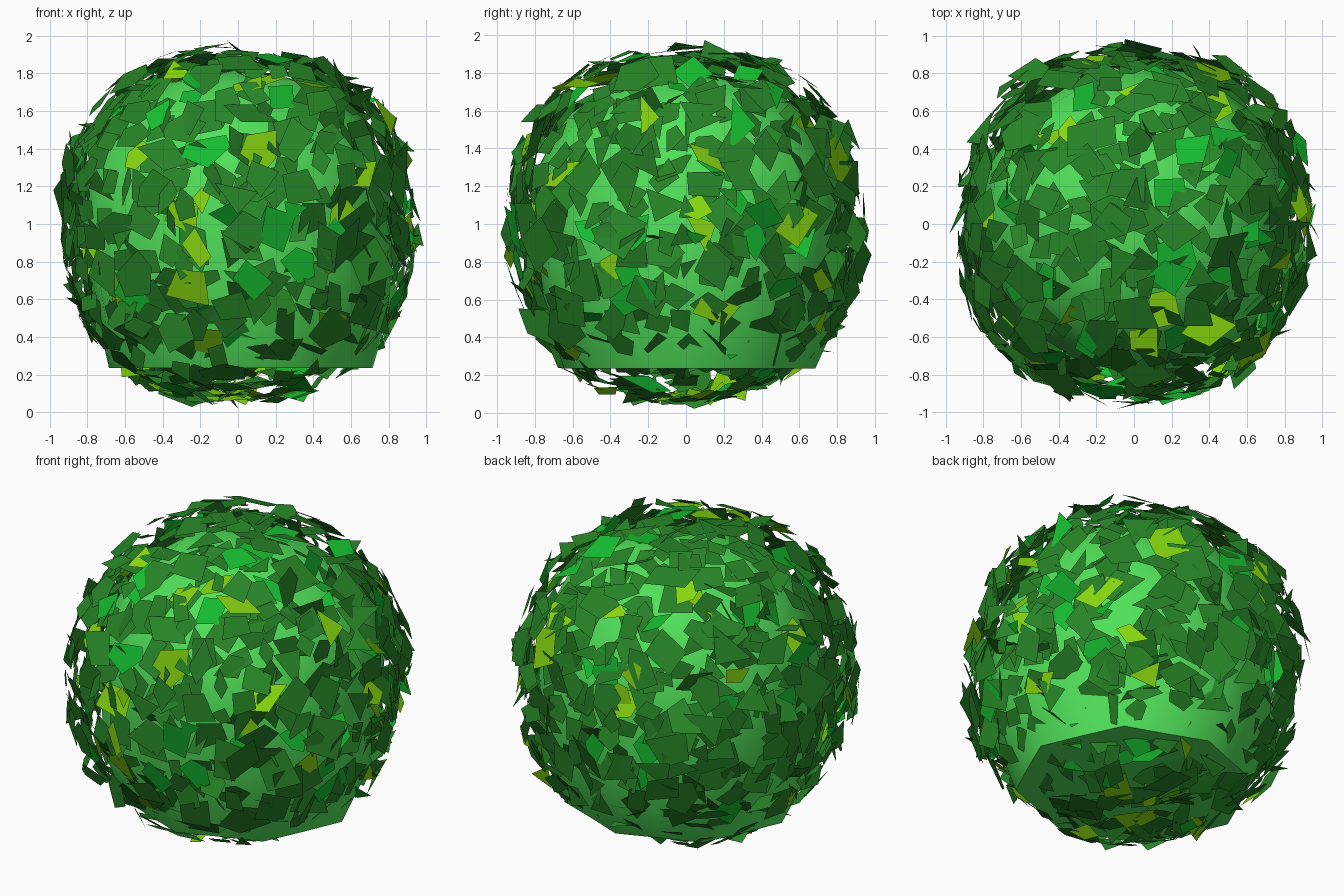
import bpy, bmesh, math, random
from mathutils import Vector, Quaternion

if "Cube" in bpy.data.objects:
    bpy.data.objects.remove(bpy.data.objects["Cube"])

random.seed(11)
CENTRE = Vector((0, 0, 1))


def material(name, rgb):
    m = bpy.data.materials.new(name)
    m.diffuse_color = (*rgb, 1)
    m.use_nodes = True
    m.node_tree.nodes["Principled BSDF"].inputs["Base Color"].default_value = m.diffuse_color
    return m


def finish(bm, name, mat):
    me = bpy.data.meshes.new(name)
    bm.to_mesh(me)
    bm.free()
    me.materials.append(mat)
    ob = bpy.data.objects.new(name, me)
    bpy.context.collection.objects.link(ob)
    return ob


# Smooth inner core: rounded dome with a flat, roughly eight-sided underside
profile = [(0.70, 0.235), (0.77, 0.50), (0.81, 0.78), (0.825, 1.05), (0.78, 1.32),
           (0.65, 1.56), (0.40, 1.75)]
SEG = 16
bm = bmesh.new()
rings = []
for i, (r, z) in enumerate(profile):
    ring = []
    for k in range(SEG):
        a = 2 * math.pi * k / SEG
        s = 1 + 0.02 * math.cos(3 * a + i)
        if i == 0:
            s = (0.924 if k % 2 else 1) * (1 - 0.05 * math.sin(a) ** 2)
        ring.append(bm.verts.new((r * s * math.cos(a) + 0.015, r * s * math.sin(a) + 0.02, z)))
    rings.append(ring)
top = bm.verts.new((0, 0, 1.82))
for lo, hi in zip(rings, rings[1:]):
    for k in range(SEG):
        n = (k + 1) % SEG
        bm.faces.new((lo[k], lo[n], hi[n], hi[k]))
for k in range(SEG):
    bm.faces.new((rings[-1][k], rings[-1][(k + 1) % SEG], top))
bm.faces.new(rings[0][::-1])
core = finish(bm, "bush_core", material("core_green", (0.08, 0.75, 0.10)))
bpy.context.view_layer.objects.active = core
core.select_set(True)
bpy.ops.object.shade_smooth_by_angle(angle=math.radians(50))

# Flat leaf cards scattered over a slightly squared sphere, in three colours
kinds = [("dark_leaves", (0.02, 0.23, 0.02), 0.83),
         ("bright_leaves", (0.008, 0.50, 0.03), 0.11),
         ("yellow_leaves", (0.24, 0.68, 0.005), 0.06)]
meshes = [bmesh.new() for _ in kinds]
POWER = 2.3


def squared_length(v):
    return sum(abs(c) ** POWER for c in v) ** (1 / POWER)


def add_leaf(bm, d, depth, size):
    # random spin about the normal, then a tilt away from the tangent plane
    base = d * (depth / squared_length(d))
    normal = Vector([math.copysign(abs(c) ** (POWER - 1), c) for c in d]).normalized()
    q = Vector((0, 0, 1)).rotation_difference(normal)
    spin = Quaternion((0, 0, 1), random.uniform(0, 2 * math.pi))
    tilt = Quaternion((1, 0, 0), math.radians(random.gauss(0, 23)))
    sides = random.choice((3, 4, 4, 4, 4, 5))
    stretch = random.uniform(0.6, 1.0)
    pts = []
    for k in range(sides):
        a = 2 * math.pi * (k + random.uniform(-0.22, 0.22)) / sides
        r = size * random.uniform(0.75, 1.25)
        p = base + q @ spin @ tilt @ Vector((r * math.cos(a), r * stretch * math.sin(a), 0))
        length = squared_length(p)
        if length > 0.99:
            p *= 0.99 / length
        pts.append(bm.verts.new(p + CENTRE))
    bm.faces.new(pts)


COUNT = 800
for i in range(COUNT):
    z = 1 - 2 * (i + 0.5) / COUNT
    a = i * math.pi * (3 - math.sqrt(5))
    s = math.sqrt(1 - z * z)
    d = Vector((s * math.cos(a), s * math.sin(a), z))
    d += Vector([random.gauss(0, 0.05) for _ in range(3)])
    d.normalize()
    bm = random.choices(meshes, [k[2] for k in kinds])[0]
    add_leaf(bm, d, random.uniform(0.845, 0.955), random.uniform(0.075, 0.15))

for bm, (name, rgb, _) in zip(meshes, kinds):
    finish(bm, name, material(name + "_green", rgb))
